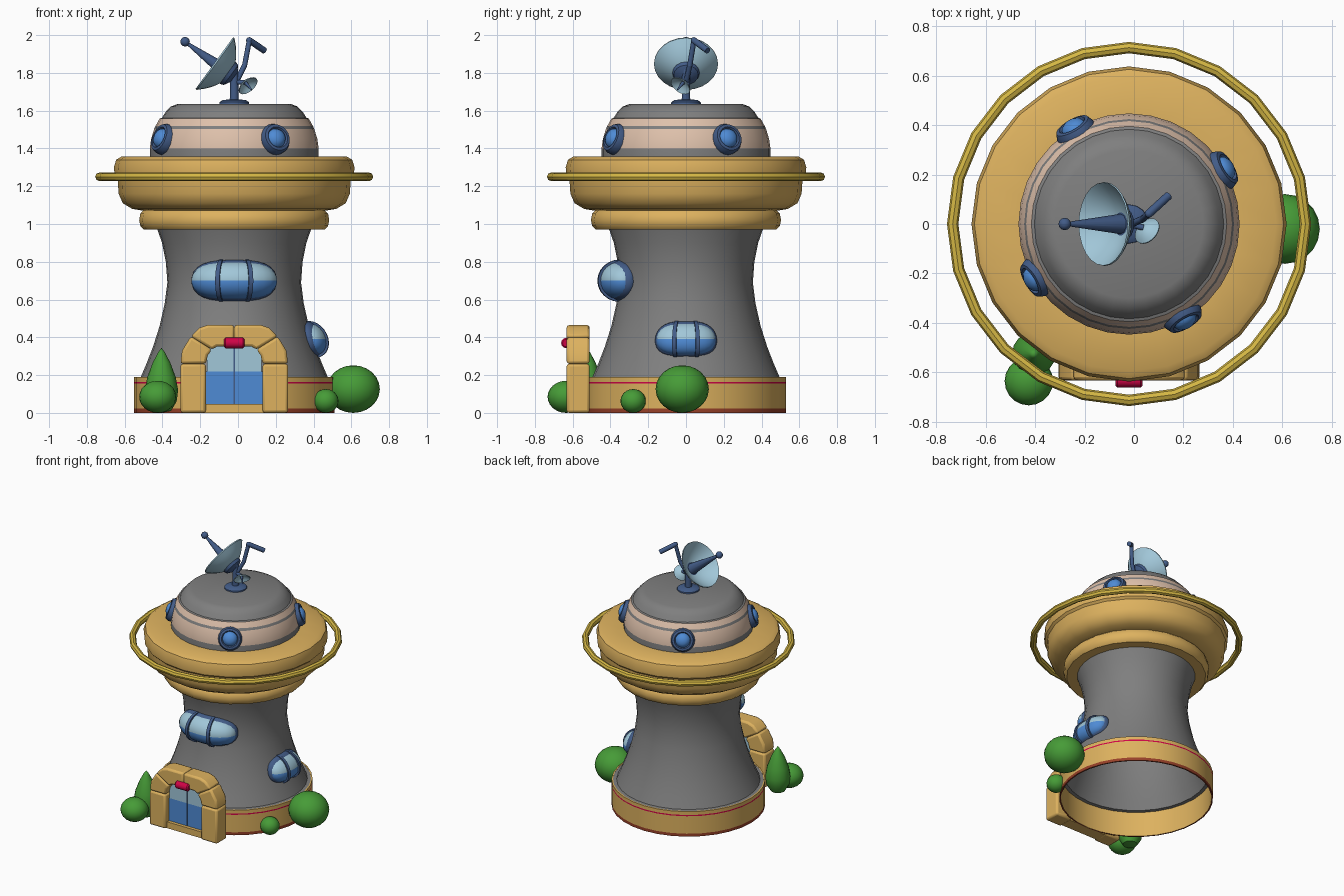
import bpy, bmesh, math
from mathutils import Vector, Matrix

if "Cube" in bpy.data.objects:
    bpy.data.objects.remove(bpy.data.objects["Cube"])

CX = -0.02  # tower axis


def mat(name, r, g, b):
    m = bpy.data.materials.new(name)
    m.diffuse_color = [(c / 255) ** 2.2 for c in (r, g, b)] + [1]
    m.use_nodes = True
    m.node_tree.nodes["Principled BSDF"].inputs["Base Color"].default_value = m.diffuse_color
    return m


GRAY = mat("stone_gray", 126, 126, 126)
GOLD = mat("gold", 220, 176, 95)
YELLOW = mat("ring_yellow", 212, 182, 70)
PINK = mat("pale_pink", 222, 192, 170)
PALE = mat("pale_blue", 160, 198, 216)
BLUE = mat("glass_blue", 80, 138, 212)
NAVY = mat("navy", 68, 92, 134)
GREEN = mat("leaf_green", 72, 154, 58)
RED = mat("red", 206, 12, 72)
BROWN = mat("red_brown", 150, 66, 44)


def finish(name, bm, mats, rule=None, angle=38):
    bmesh.ops.recalc_face_normals(bm, faces=bm.faces)
    if rule:
        for f in bm.faces:
            f.material_index = rule(f.calc_center_median())
    me = bpy.data.meshes.new(name)
    bm.to_mesh(me)
    bm.free()
    for m in mats:
        me.materials.append(m)
    ob = bpy.data.objects.new(name, me)
    bpy.context.collection.objects.link(ob)
    bpy.ops.object.select_all(action='DESELECT')
    ob.select_set(True)
    bpy.context.view_layer.objects.active = ob
    bpy.ops.object.shade_smooth_by_angle(angle=math.radians(angle))
    return ob


def lathe(name, pts, mats, rule=None, n=24, M=Matrix(), warp=None, closed=False):
    """Revolve (radius, height) points about z, then place with M or warp."""
    bm = bmesh.new()
    rings = []
    for r, z in pts:
        k = 1 if r < 1e-6 else n
        rings.append([bm.verts.new((r * math.cos(2 * math.pi * i / n),
                                    r * math.sin(2 * math.pi * i / n), z)) for i in range(k)])
    pairs = list(zip(rings, rings[1:])) + ([(rings[-1], rings[0])] if closed else [])
    for a, b in pairs:
        for i in range(n):
            q = []
            for v in (a[i % len(a)], a[(i + 1) % len(a)], b[(i + 1) % len(b)], b[i % len(b)]):
                if v not in q:
                    q.append(v)
            if len(q) > 2:
                bm.faces.new(q)
    for v in bm.verts:
        v.co = warp(v.co) if warp else M @ v.co
    return finish(name, bm, mats, rule)


def aim(pos, direction):
    return Matrix.Translation(pos) @ Vector(direction).to_track_quat('Z', 'Y').to_matrix().to_4x4()


def rod(name, p, q, r1, r2, m=NAVY, n=10):
    d = Vector(q) - Vector(p)
    return lathe(name, [(0, 0), (r1, 0), (r2, d.length), (0, d.length)], [m], n=n, M=aim(p, d))


def prism(name, poly, y0, y1, m, bevel=0.0):
    """Extrude an x-z outline from y0 to y1."""
    bm = bmesh.new()
    f = bm.faces.new([bm.verts.new((CX + x, y0, z)) for x, z in poly])
    ext = bmesh.ops.extrude_face_region(bm, geom=[f])
    for v in ext['geom']:
        if isinstance(v, bmesh.types.BMVert):
            v.co.y = y1
    ob = finish(name, bm, [m])
    if bevel:
        b = ob.modifiers.new("bevel", 'BEVEL')
        b.width, b.segments, b.limit_method = bevel, 2, 'ANGLE'
        b.angle_limit = math.radians(50)
    return ob


T = Matrix.Translation((CX, 0, 0))

# tower: hollow base band, waisted trunk, collar, saucer, dome
lathe("base_band", [(.52, 0), (.53, 0), (.53, .022), (.53, .155), (.53, .164), (.53, .19), (.52, .19)],
      [GOLD, BROWN, RED], lambda c: 1 if c.z < .02 else 2 if .155 < c.z < .164 else 0,
      n=32, M=T, closed=True)
lathe("trunk", [(.525, .188), (.495, .19), (.465, .26), (.43, .35), (.395, .46), (.368, .58), (.354, .69),
                (.362, .80), (.382, .90), (.41, .98)], [GRAY], n=32, M=T)
lathe("collar", [(.39, .972), (.48, .972), (.497, .99), (.503, 1.02), (.497, 1.055), (.48, 1.072), (.40, 1.072)],
      [GOLD], M=T)
lathe("saucer", [(.40, 1.065), (.48, 1.07), (.54, 1.08), (.59, 1.11), (.612, 1.16), (.617, 1.235), (.632, 1.25),
                 (.637, 1.30), (.625, 1.34), (.595, 1.358), (.42, 1.358)], [GOLD], M=T)
lathe("dome", [(.447, 1.34), (.447, 1.40), (.440, 1.45), (.424, 1.503), (.416, 1.52), (.395, 1.558),
               (.383, 1.562), (.362, 1.595), (.335, 1.622), (.30, 1.635), (0, 1.637)], [PINK, GRAY],
      lambda c: 1 if c.z < 1.40 or 1.503 < c.z < 1.52 or c.z > 1.557 else 0, n=32, M=T)

# floating ring
lathe("orbit_ring", [(.713 + .023 * math.cos(a), 1.25 + .023 * math.sin(a))
                     for a in [i * math.pi / 4 for i in range(8)]], [YELLOW], M=T, closed=True)

# round portholes on the dome
for i, deg in enumerate((30, 120, 210, 300)):
    a, up = math.radians(deg), math.radians(20)
    M = aim((CX + .42 * math.cos(a), .42 * math.sin(a), 1.445),
            (math.cos(a) * math.cos(up), math.sin(a) * math.cos(up), math.sin(up)))
    lathe(f"porthole_frame_{i}", [(0, -.05), (.072, -.05), (.083, -.01), (.083, .02), (.073, .042), (.058, .045),
                                  (.050, .03), (0, .03)], [NAVY], n=20, M=M)
    lathe(f"porthole_glass_{i}", [(.052, .03), (.044, .048), (.025, .06), (0, .064)], [BLUE], n=20, M=M)


# long bubble windows bent round the trunk
def window(name, deg, zc, R, half, rz, depth, bar, slope):
    d = math.radians(deg)

    def bend(v):
        rad, a = R + v.y * depth - v.x * slope, d + v.z / R
        return Vector((CX + rad * math.cos(a), rad * math.sin(a), zc + v.x))

    def pill(h, r):
        out = []
        for i in range(17):
            s = -math.cos(math.pi * i / 16)
            out.append((r * max(0, 1 - abs(s) ** 3) ** .45, h * s))
        return out
    lathe(name + "_glass", pill(half - .01, rz - .008), [PALE, BLUE], lambda c: 0 if c.z > zc else 1, warp=bend)
    full = depth
    depth = full * .62
    lathe(name + "_frame", pill(half, rz), [NAVY], warp=bend)
    depth = full
    for s in (-1, 1):
        t = s * bar
        lathe(f"{name}_bar_{s}", [(0, t - .009), (rz + .002, t - .009), (rz + .002, t + .009), (0, t + .009)],
              [NAVY], warp=bend)


window("front_window", -90, .70, .355, .235, .11, 1.08, .067, 0)
window("side_window", 0, .39, .415, .165, .095, .9, .052, .2)

# doorway: arch blocks mirrored, sill, glass doors, red lamp
blocks = {
    "leg": [(.15, 0), (.285, 0), (.285, .26), (.15, .26)],
    "shoulder": [(.15, .26), (.285, .26), (.276, .33), (.23, .405), (.118, .335), (.14, .305)],
    "crown": [(.118, .335), (.23, .405), (.185, .45), (.14, .465), (0, .465), (0, .352), (.09, .352)],
}
for s in (-1, 1):
    for nm, poly in blocks.items():
        prism(f"arch_{nm}_{s}", [(s * x, z) for x, z in poly], -.632, -.51, GOLD, .014)


def box_poly(x0, x1, z0, z1):
    return [(x0, z0), (x1, z0), (x1, z1), (x0, z1)]


prism("door_sill", box_poly(-.16, .16, 0, .048), -.61, -.52, GOLD)
prism("door_glass_lower", box_poly(-.155, .155, .04, .22), -.585, -.565, BLUE)
prism("door_glass_upper", box_poly(-.145, .145, .22, .36), -.585, -.565, PALE)
prism("door_seam", box_poly(-.003, .003, .045, .355), -.588, -.58, NAVY)
lathe("door_lamp", [(0, -.055), (.02, -.055), (.028, -.047), (.028, .047), (.02, .055), (0, .055)],
      [RED], n=12, M=aim((CX, -.633, .37), (1, 0, 0)))


# planting
def ball(name, pos, r, m, rz=None, n=20):
    rz = rz or r
    return lathe(name, [(r * math.sin(math.pi * i / 12), -rz * math.cos(math.pi * i / 12)) for i in range(13)],
                 [m], n=n, M=Matrix.Translation(pos))


ball("large_bush", (.61, -.02, .126), .141, GREEN, .126)
ball("small_bush", (.465, -.28, .063), .067, GREEN, .063)
ball("left_bush", (-.425, -.635, .085), .098, GREEN, .085)
lathe("pointed_tree", [(0, .0), (.05, .01), (.08, .06), (.088, .12), (.075, .19), (.047, .265), (.018, .32),
                       (0, .345)], [GREEN], n=16, M=Matrix.Translation((-.405, -.525, 0)))

# antenna mast and main dish
lathe("mast_foot", [(.08, 1.63), (.078, 1.645), (.06, 1.657), (0, 1.66)], [NAVY], n=16, M=T)
rod("mast", (CX, 0, 1.65), (CX, 0, 1.82), .024, .02)


def bowl(name, pos, axis, r, depth, thick):
    k = [i / 6 for i in range(7)]
    inner = [(r * t, -depth * (1 - t * t)) for t in k]
    outer = [(r * t * 1.01, -depth * (1 - t * t) - thick) for t in reversed(k)]
    return lathe(name, inner + outer, [PALE], M=aim(pos, axis))


axis = Vector((-.81, 0, .59)).normalized()
c = Vector((-.125, 0, 1.852))
bowl("main_dish", c, axis, .168, .095, .008)
lathe("dish_hub", [(0, -.128), (.03, -.128), (.065, -.108), (.072, -.088), (0, -.085)], [NAVY], n=16, M=aim(c, axis))
rod("dish_feed", c - axis * .095, c + axis * .19, .042, .007)
ball("feed_tip", c + axis * .192, .025, NAVY, n=12)

# crooked aerial and small dish
path = [(-.01, 0, 1.75), (.035, .02, 1.84), (.06, .042, 1.972), (.14, .115, 1.918)]
for i, r in enumerate((.014, .014, .017)):
    rod(f"aerial_{i}", path[i], path[i + 1], r, r)
    ball(f"aerial_joint_{i}", path[i], r, NAVY, n=10)
ball("aerial_joint_top", path[2], .017, NAVY, n=10)
small_axis = Vector((.5, -.45, -.6)).normalized()
sc = Vector((.055, -.03, 1.73))
bowl("small_dish", sc, small_axis, .058, .028, .005)
rod("small_dish_arm", (CX, 0, 1.75), sc - small_axis * .03, .012, .012)
rod("small_dish_feed", sc - small_axis * .03, sc + small_axis * .03, .010, .004)
